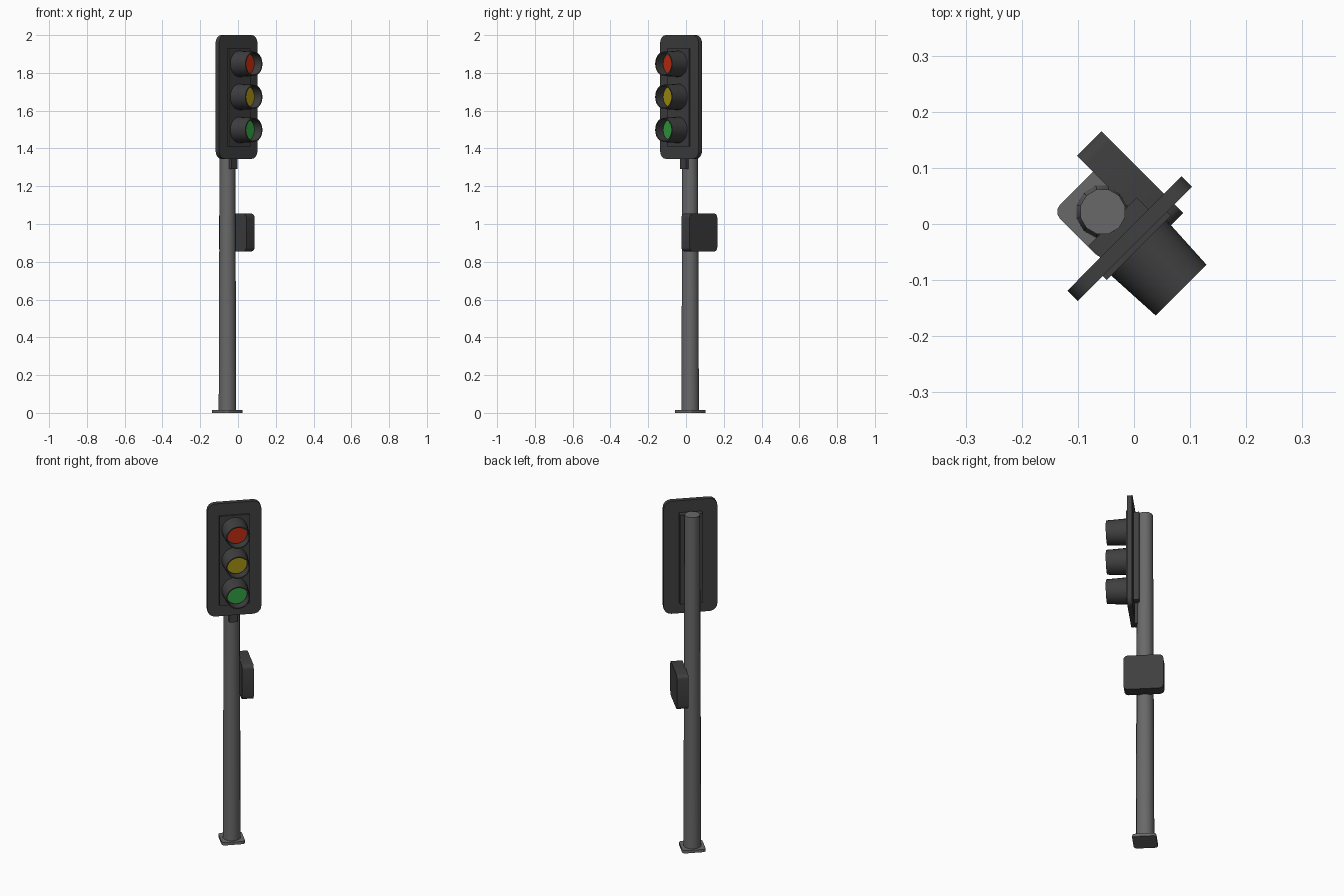
import bpy, bmesh, math
from mathutils import Matrix, Vector

if "Cube" in bpy.data.objects:
    bpy.data.objects.remove(bpy.data.objects["Cube"])

# Built facing local -Y, then turned 45 degrees about z
TURN = Matrix.Rotation(math.radians(45), 4, 'Z')
CX = -0.024      # shared centre line (local x)
PY = 0.055       # pole centre (local y)


def mat(name, col):
    m = bpy.data.materials.new(name)
    m.diffuse_color = (*col, 1)
    m.use_nodes = True
    m.node_tree.nodes["Principled BSDF"].inputs["Base Color"].default_value = m.diffuse_color
    return m


STEEL = mat("grey_steel", (0.14, 0.14, 0.14))
DARK = mat("dark_housing", (0.05, 0.05, 0.05))
LENSES = [("red", 1.848, mat("red_lens", (0.5, 0.025, 0.006))),
          ("amber", 1.673, mat("amber_lens", (0.36, 0.27, 0.006))),
          ("green", 1.498, mat("green_lens", (0.03, 0.33, 0.05)))]


def finish(name, bm, material, smooth=True):
    bmesh.ops.recalc_face_normals(bm, faces=bm.faces[:])
    bm.transform(TURN)
    me = bpy.data.meshes.new(name)
    bm.to_mesh(me)
    bm.free()
    me.materials.append(material)
    ob = bpy.data.objects.new(name, me)
    bpy.context.collection.objects.link(ob)
    if smooth:
        bpy.context.view_layer.objects.active = ob
        ob.select_set(True)
        bpy.ops.object.shade_smooth_by_angle(angle=math.radians(35))
        ob.select_set(False)
    return ob


def slab(name, x, y, z, material, axis=None, r=0.0, seg=4):
    """Box from ranges, with edges along one axis rounded."""
    bm = bmesh.new()
    bmesh.ops.create_cube(bm, size=1)
    for v in bm.verts:
        v.co = Vector([a + (b - a) * (c + 0.5) for c, (a, b) in zip(v.co, (x, y, z))])
    if axis is not None:
        edges = [e for e in bm.edges
                 if abs((e.verts[0].co - e.verts[1].co).normalized()[axis]) > 0.9]
        bmesh.ops.bevel(bm, geom=edges, offset=r, segments=seg, profile=0.5, affect='EDGES')
    return finish(name, bm, material)


def lathe(name, rings, centre, along_y, material, sides, closed=False):
    """Turned part from (radius, distance) rings, along z or towards the front."""
    bm = bmesh.new()
    loops = []
    for r, d in rings:
        loop = []
        for i in range(sides):
            a = 2 * math.pi * i / sides
            p = Vector((r * math.cos(a), r * math.sin(a), d))
            if along_y:
                p = Vector((p.x, -p.z, p.y))
            loop.append(bm.verts.new(p + Vector(centre)))
        loops.append(loop)
    pairs = list(zip(loops, loops[1:]))
    if closed:
        pairs.append((loops[-1], loops[0]))
    for a, b in pairs:
        for i in range(sides):
            j = (i + 1) % sides
            bm.faces.new((a[i], a[j], b[j], b[i]))
    if not closed:
        bm.faces.new(loops[0])
        bm.faces.new(loops[-1])
    return finish(name, bm, material)


# Pole and base plate
slab("base_plate", (CX - 0.0625, CX + 0.0625), (PY - 0.0625, PY + 0.0625),
     (0, 0.016), STEEL, 2, 0.017, 3)
lathe("pole", [(0.048, 0.01), (0.041, 1.94)], (CX, PY, 0), False, STEEL, 12)

# Signal head: backboard, rear housing, front panel, mounting rail
slab("backboard", (CX - 0.144, CX + 0.144), (-0.026, 0), (1.345, 2.0), DARK, 1, 0.042)
slab("rear_housing", (CX - 0.061, CX + 0.061), (-0.005, 0.03), (1.41, 1.93), DARK)
slab("front_panel", (CX - 0.081, CX + 0.081), (-0.036, -0.02), (1.41, 1.93), DARK)
slab("mounting_rail", (CX - 0.023, CX + 0.023), (0.002, 0.05), (1.29, 1.9), DARK)

# Three hooded lamps
for label, z, m in LENSES:
    lathe(label + "_visor", [(0.070, 0.03), (0.064, 0.143), (0.058, 0.143), (0.060, 0.03)],
          (CX, 0, z), True, DARK, 24, closed=True)
    lathe(label + "_lamp", [(0.0605, 0.03), (0.059, 0.088)], (CX, 0, z), True, DARK, 24)
    lathe(label + "_lens", [(0.054, 0.086), (0.054, 0.093)], (CX, 0, z), True, m, 24)

# Control box on the side of the pole
slab("control_box", (0.014, 0.076), (PY - 0.103, PY + 0.103), (0.855, 1.055), DARK, 0, 0.022)
